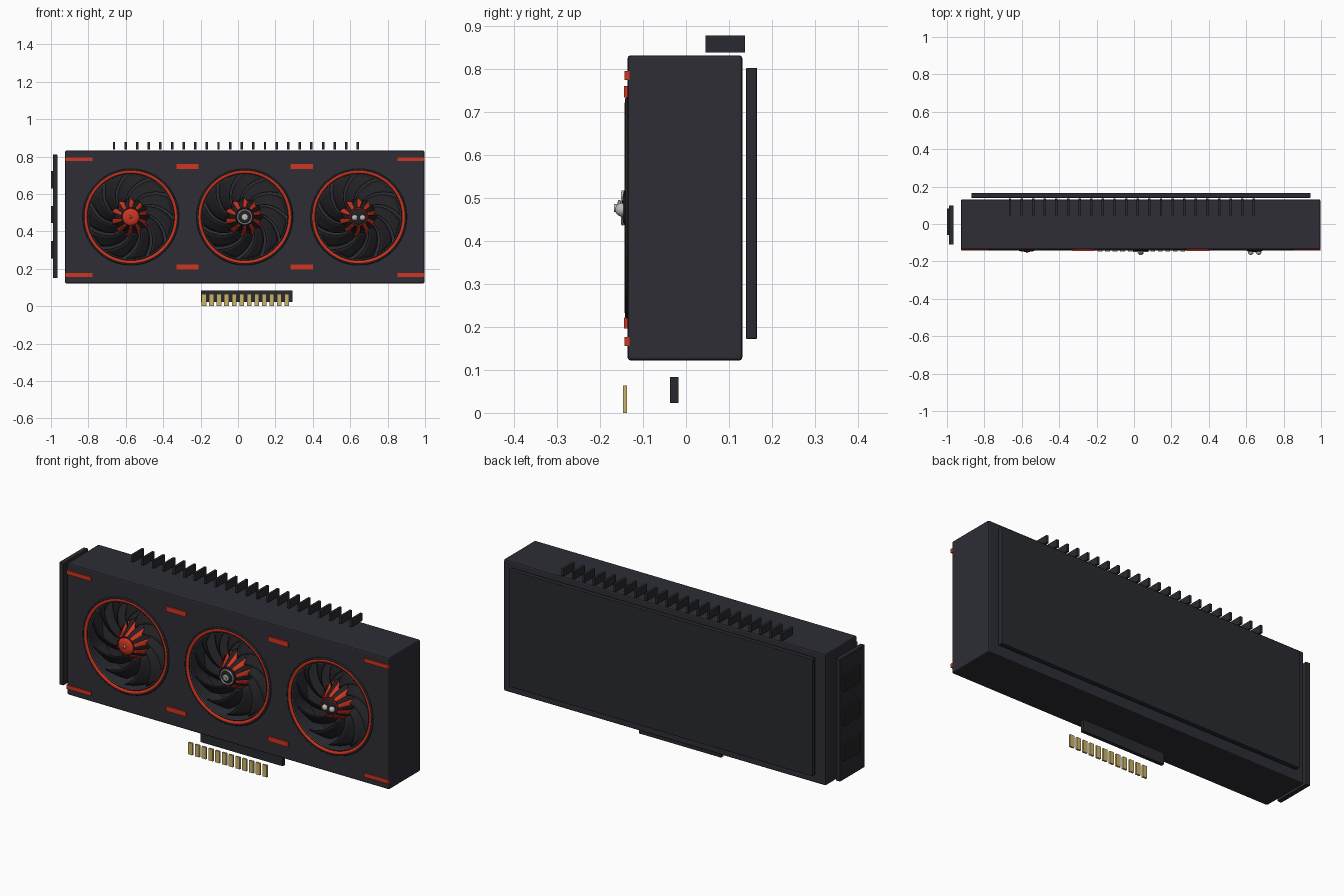
import bpy, bmesh, math
from mathutils import Matrix

if "Cube" in bpy.data.objects:
    bpy.data.objects.remove(bpy.data.objects["Cube"])


def material(name, color):
    m = bpy.data.materials.new(name)
    m.diffuse_color = (*color, 1)
    m.use_nodes = True
    m.node_tree.nodes["Principled BSDF"].inputs["Base Color"].default_value = m.diffuse_color
    return m


SHELL = material("charcoal shell", (0.026, 0.027, 0.036))
PLATE = material("dark plate", (0.022, 0.023, 0.029))
BLACK = material("fan black", (0.016, 0.016, 0.019))
RED = material("bright red", (0.62, 0.035, 0.015))
GOLD = material("contact gold", (0.60, 0.45, 0.14))
STEEL = material("polished steel", (0.5, 0.5, 0.5))


def finish(bm, name, mat, smooth=False):
    me = bpy.data.meshes.new(name)
    bmesh.ops.recalc_face_normals(bm, faces=bm.faces)
    bm.to_mesh(me)
    bm.free()
    me.materials.append(mat)
    ob = bpy.data.objects.new(name, me)
    bpy.context.collection.objects.link(ob)
    if smooth:
        bpy.ops.object.select_all(action='DESELECT')
        ob.select_set(True)
        bpy.context.view_layer.objects.active = ob
        bpy.ops.object.shade_smooth_by_angle(angle=math.radians(35))
    return ob


def box(name, x, y, z, mat, bevel=0.0):
    """Box given by its (min, max) range on each axis."""
    bm = bmesh.new()
    size = [r[1] - r[0] for r in (x, y, z)]
    mid = [(r[0] + r[1]) / 2 for r in (x, y, z)]
    bmesh.ops.create_cube(bm, size=1, matrix=Matrix.Translation(mid) @ Matrix.Diagonal((*size, 1)))
    if bevel:
        bmesh.ops.bevel(bm, geom=bm.edges[:], offset=bevel, segments=2, affect='EDGES', profile=0.5)
    return finish(bm, name, mat)


def lathe(name, profile, cx, cz, mat, closed=False, steps=64):
    """Spin (radius, y) points about the fan axis."""
    bm = bmesh.new()
    vs = [bm.verts.new((cx + r, y, cz)) for r, y in profile]
    pairs = list(zip(vs, vs[1:])) + ([(vs[-1], vs[0])] if closed else [])
    es = [bm.edges.new(p) for p in pairs]
    bmesh.ops.spin(bm, geom=vs + es, cent=(cx, 0, cz), axis=(0, 1, 0), angle=2 * math.pi, steps=steps)
    bmesh.ops.remove_doubles(bm, verts=bm.verts, dist=1e-5)
    return finish(bm, name, mat, True)


def ring(name, cx, cz, radius, thick, y, mat):
    pts = [(radius + thick * math.cos(a * math.pi / 6), y + thick * math.sin(a * math.pi / 6)) for a in range(12)]
    return lathe(name, pts, cx, cz, mat, True)


def ball(name, x, y, z, r, mat):
    bm = bmesh.new()
    bmesh.ops.create_uvsphere(bm, u_segments=20, v_segments=12, radius=r, matrix=Matrix.Translation((x, y, z)))
    return finish(bm, name, mat, True)


def vanes(name, cx, cz, r0, r1, width, sweep, depth, mat, count=11):
    """Swept sheets around the hub; depth(t, s) gives y along radius t and width s."""
    bm = bmesh.new()
    nt, ns = 8, 4
    for k in range(count):
        grid = []
        for i in range(nt + 1):
            t = i / nt
            r = r0 + (r1 - r0) * t
            row = []
            for j in range(ns + 1):
                s = j / ns
                a = math.pi / 2 + 2 * math.pi * k / count - sweep * t + width * (s - 0.5)
                row.append(bm.verts.new((cx + r * math.cos(a), depth(t, s), cz + r * math.sin(a))))
            grid.append(row)
        for i in range(nt):
            for j in range(ns):
                bm.faces.new((grid[i][j], grid[i][j + 1], grid[i + 1][j + 1], grid[i + 1][j]))
    ob = finish(bm, name, mat, True)
    mod = ob.modifiers.new("thickness", 'SOLIDIFY')
    mod.thickness = 0.004
    mod.offset = 0
    return ob


FANS = (-0.573, 0.036, 0.645)
FAN_Z = 0.477

# Shroud with three round wells
body = box("shroud", (-0.925, 0.997), (-0.136, 0.131), (0.122, 0.832), SHELL, 0.007)
for cx in FANS:
    bm = bmesh.new()
    place = Matrix.Translation((cx, -0.1, FAN_Z)) @ Matrix.Rotation(math.pi / 2, 4, 'X')
    bmesh.ops.create_cone(bm, cap_ends=True, segments=64, radius1=0.236, radius2=0.236, depth=0.2, matrix=place)
    cutter = finish(bm, "well_cutter", SHELL)
    cutter.hide_render = True
    mod = body.modifiers.new("well", 'BOOLEAN')
    mod.operation = 'DIFFERENCE'
    mod.solver = 'EXACT'
    mod.object = cutter
    bpy.context.view_layer.objects.active = body
    bpy.ops.object.modifier_apply(modifier=mod.name)
    bpy.data.objects.remove(cutter)

# Fans: rims, blades, hub
for cx in FANS:
    ring("fan_outer_rim", cx, FAN_Z, 0.252, 0.006, -0.136, BLACK)
    ring("fan_red_rim", cx, FAN_Z, 0.243, 0.011, -0.132, RED)
    ring("fan_inner_rim", cx, FAN_Z, 0.230, 0.004, -0.134, BLACK)
    ring("fan_trim_wire", cx, FAN_Z, 0.2265, 0.0015, -0.136, STEEL)
    vanes("fan_blades", cx, FAN_Z, 0.085, 0.226, 0.46, 0.75,
          lambda t, s: -0.085 + 0.05 * s - 0.02 * t, BLACK)
    lathe("hub_cone", [(0, -0.138), (0.05, -0.138), (0.098, -0.045), (0.098, 0.0)], cx, FAN_Z, BLACK)
    vanes("hub_red_panels", cx, FAN_Z, 0.052, 0.102, 0.32, 0.1,
          lambda t, s: -0.139 + 0.093 * t, RED, 10)

# Hub caps: red dome, steel ringed post, twin studs
cap = [(0, -0.149), (0.025, -0.148), (0.04, -0.144), (0.047, -0.136)]
for cx, mat in zip(FANS, (RED, BLACK, BLACK)):
    lathe("hub_cap", cap, cx, FAN_Z, mat)
lathe("red_cap_point", [(0, -0.156), (0.014, -0.147)], FANS[0], FAN_Z, STEEL, steps=3)
ring("post_ring", FANS[1], FAN_Z, 0.037, 0.004, -0.147, STEEL)
lathe("post", [(0, -0.167), (0.009, -0.167), (0.009, -0.16), (0.018, -0.158), (0.018, -0.153),
               (0.009, -0.15), (0.009, -0.14)], FANS[1], FAN_Z, STEEL, steps=24)
ring("stud_ring", FANS[2], FAN_Z, 0.045, 0.003, -0.14, RED)
for side in (-1, 1):
    ball("stud", FANS[2] + side * 0.021, -0.149, FAN_Z - 0.004, 0.016, STEEL)

# Red accent strips
for z in ((0.775, 0.796), (0.156, 0.177)):
    for x in ((-0.925, -0.778), (0.852, 0.997)):
        box("corner_strip", x, (-0.143, -0.131), z, RED)
for z in ((0.734, 0.761), (0.196, 0.222)):
    for x in ((-0.329, -0.211), (0.281, 0.4)):
        box("middle_strip", x, (-0.144, -0.134), z, RED)

# Backplate
box("backplate", (-0.87, 0.943), (0.140, 0.165), (0.172, 0.803), PLATE, 0.002)

# Heatsink fins along the top
for i in range(22):
    x = -0.663 + i * 0.0621
    box("heatsink_fin", (x - 0.0065, x + 0.0065), (0.045, 0.137), (0.838, 0.878), PLATE)

# Mounting bracket and port frames
box("bracket", (-0.99, -0.965), (-0.11, 0.10), (0.15, 0.81), PLATE, 0.002)
for z in (0.302, 0.49, 0.676):
    box("port", (-1.0, -0.985), (-0.06, 0.082), (z - 0.046, z + 0.046), BLACK, 0.002)

# Edge connector and contacts
box("edge_connector", (-0.197, 0.292), (-0.037, -0.018), (0.023, 0.084), PLATE)
for i in range(12):
    x = -0.182 + i * 0.0403
    box("contact", (x - 0.0125, x + 0.0125), (-0.147, -0.137), (0.0, 0.064), GOLD)
